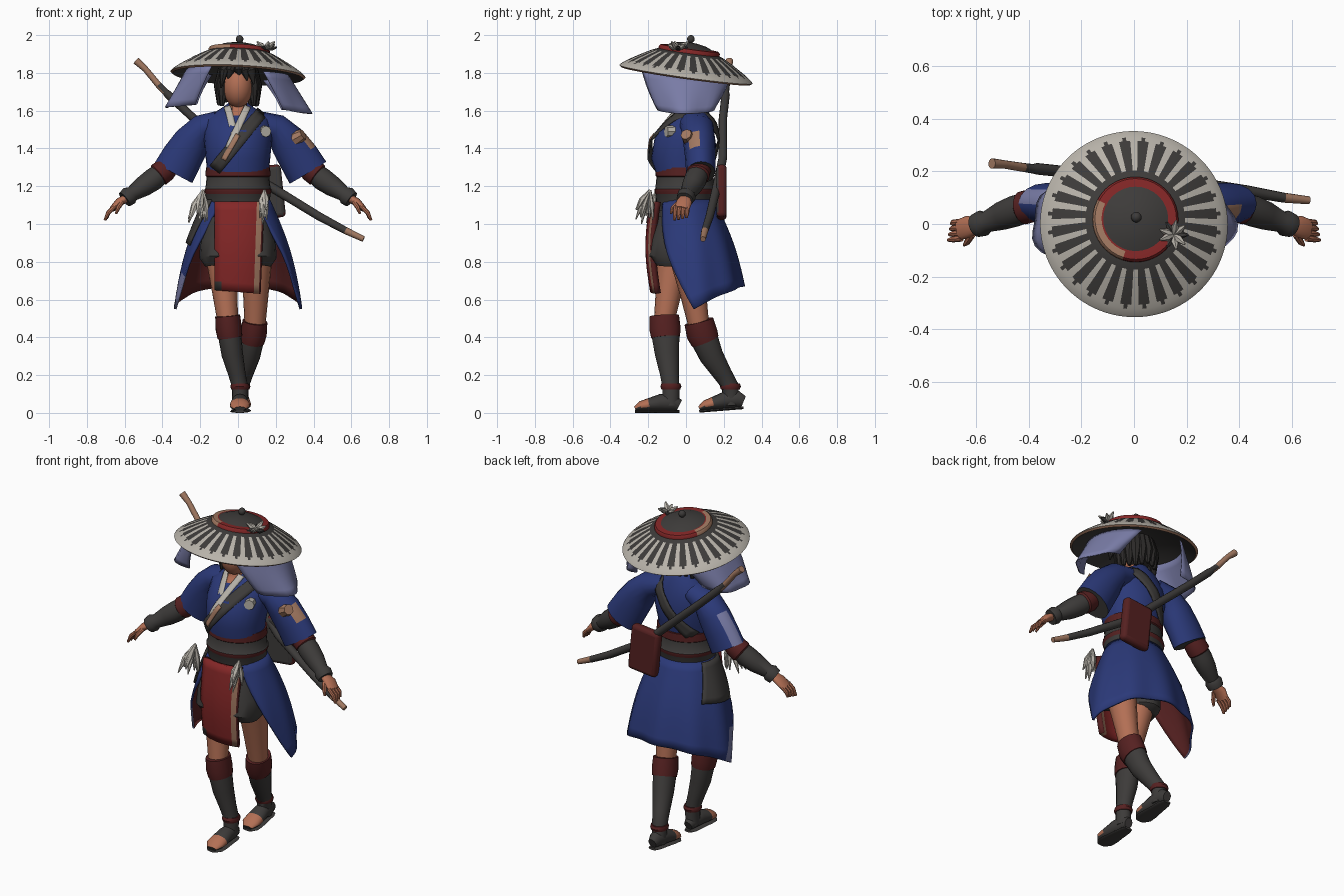
import bpy, bmesh, random
from math import sin, cos, pi, radians, sqrt, atan2, degrees
from mathutils import Vector, Matrix

if "Cube" in bpy.data.objects:
    bpy.data.objects.remove(bpy.data.objects["Cube"])
random.seed(4)
made = []


def material(name, *rgb):
    m = bpy.data.materials.new(name)
    m.use_nodes = True
    m.diffuse_color = (*rgb, 1)
    m.node_tree.nodes["Principled BSDF"].inputs["Base Color"].default_value = (*rgb, 1)
    return m


blue = material("indigo cloth", .024, .041, .19)
dark = material("charcoal leather", .047, .044, .042)
red = material("red cloth", .23, .02, .02)
maroon = material("maroon cloth", .092, .015, .015)
skin = material("skin", .45, .16, .09)
white = material("off white", .48, .45, .4)
lavender = material("lavender veil", .19, .2, .38)
tan = material("tan wood", .36, .19, .12)
hair = material("dark hair", .025, .023, .022)


def finish(name, bm, mats):
    me = bpy.data.meshes.new(name)
    bm.to_mesh(me)
    bm.free()
    for m in mats:
        me.materials.append(m)
    ob = bpy.data.objects.new(name, me)
    bpy.context.collection.objects.link(ob)
    made.append(ob)
    return ob


def sheet(name, rows, mats, rule=None, closed=False, solid=0, inner=0, xf=None):
    """Skin rows of points; rule(centre, row, column) picks the material."""
    bm = bmesh.new()
    vs = [[bm.verts.new(p) for p in row] for row in rows]
    n = len(rows[0])
    for j in range(len(rows) - 1):
        for i in range(n if closed else n - 1):
            k = (i + 1) % n
            f = bm.faces.new((vs[j][i], vs[j][k], vs[j + 1][k], vs[j + 1][i]))
            f.material_index = rule(f.calc_center_median(), j, i) if rule else 0
    if closed:
        for row, j in ((vs[0], -1), (vs[-1], len(rows) - 1)):
            f = bm.faces.new(row)
            f.material_index = rule(f.calc_center_median(), j, 0) if rule else 0
        bmesh.ops.recalc_face_normals(bm, faces=bm.faces)
    if xf:
        bm.transform(xf)
    ob = finish(name, bm, mats)
    if solid:
        mod = ob.modifiers.new("thickness", "SOLIDIFY")
        mod.thickness, mod.material_offset = solid, inner
    return ob


def tube(name, path, mats, rule=None, sides=16):
    """Path entries are x, y, z, radius along y, radius across."""
    pts = [Vector(p[:3]) for p in path]
    rows = []
    for k, p in enumerate(path):
        d = (pts[min(k + 1, len(pts) - 1)] - pts[max(k - 1, 0)]).normalized()
        ref = Vector((0, 0, 1)) if abs(d.y) > .8 else Vector((0, 1, 0))
        a = (ref - d * ref.dot(d)).normalized()
        b = d.cross(a)
        ra, rb = p[3], p[-1]
        rows.append([pts[k] + a * ra * cos(t) + b * rb * sin(t)
                     for t in (2 * pi * i / sides for i in range(sides))])
    return sheet(name, rows, mats, rule, closed=True)


def lathe(name, profile, mats, sides, rule=None, xf=None):
    rows = [[(r * cos(2 * pi * i / sides), r * sin(2 * pi * i / sides), z)
             for i in range(sides)] for r, z in profile]
    return sheet(name, rows, mats, rule, closed=True, xf=xf)


def ball(name, centre, size, mat, xf=Matrix()):
    bm = bmesh.new()
    bmesh.ops.create_uvsphere(bm, u_segments=20, v_segments=12, radius=1,
                              matrix=xf @ Matrix.Translation(centre) @ Matrix.Diagonal((*size, 1)))
    return finish(name, bm, [mat])


# Hat: striped brim, crown, band, knob and a feather flower
hat = Matrix.Translation((0, 0, 1.795)) @ Matrix.Rotation(radians(2.7), 4, 'Y') @ Matrix.Rotation(radians(-8), 4, 'X')
stroke = [9, 9, 1, 1, 1, 0]
lathe("hat_brim", [(.14, .125), (.175, .111), (.19, .105), (.24, .078), (.29, .048), (.315, .032), (.33, .022),
                   (.35, .006), (.357, -.003), (.345, -.012), (.24, .052), (.05, .09)], [white, dark, tan], 140,
      lambda c, j, i: 1 if j > 8 or j < 0 else 2 if j > 7 else int(j < 6 and abs(i % 5 - 2) <= stroke[j]), hat)
lathe("hat_crown", [(.14, .11), (.135, .135), (.09, .155), (.04, .165), (.005, .168)], [dark], 32, xf=hat)
lathe("hat_band", [(.14, .11), (.163, .11), (.163, .128), (.155, .138), (.13, .14)], [red, tan], 40,
      lambda c, j, i: int(150 < degrees(atan2(c.y, c.x)) % 360 < 255), hat)
ball("hat_knob", (0, 0, .186), (.02, .02, .021), dark, hat)
for k in range(9):
    a = 2 * pi * k / 9
    p = hat @ Vector((.145, -.06, .13))
    q = p + Vector((.055 * cos(a), .055 * sin(a), .01 + .015 * (k % 3)))
    tube("hat_flower_petal", [(*p, .006), (*((p + q) / 2), .015), (*q, .004)], [white if k % 3 else dark], sides=6)


# Veil flaps hanging at both sides, pinched in at their front and back corners
def veil_point(s, u, v):
    a = u * radians(60 - 27 * v)
    r = .27 + .115 * v * (1 - u * u) + .012 * sin(7 * u + s) * v
    return s * r * cos(a), -r * sin(a), 1.8 + .1 * r * sin(a) * (1 - v) - .015 * s - v * (.2 - .02 * u * u)


for s in (-1, 1):
    sheet("veil_flap", [[veil_point(s, i / 8 - 1, j / 6) for i in range(17)] for j in range(7)],
          [lavender], solid=.006)

# Head and hair
ball("head", (0, -.025, 1.73), (.08, .095, .115), skin)
tube("neck", [(0, .02, 1.56, .05), (0, .005, 1.7, .045)], [skin])
ball("hair_cap", (0, .02, 1.76), (.1, .1, .11), hair)
for k in range(13):
    a = radians(-35 + 250 * k / 12)
    x, y = .095 * cos(a), .02 + .095 * sin(a)
    drop = 1.62 + .03 * random.random()
    tube("hair_lock", [(x * .8, y * .8, 1.82, .03), (x, y, 1.73, .034), (x * 1.08, y * 1.05, drop, .01)], [hair], sides=8)
for x, z in ((-.075, 1.72), (-.045, 1.77), (.005, 1.79), (.04, 1.76), (.07, 1.74)):
    tube("hair_fringe", [(x * .6, -.08, 1.85, .02), (x, -.112, 1.81, .026), (x * 1.2, -.108, z, .004)], [hair], sides=8)

# Jacket body
torso = [(0, 0, 1.1, .145, .165), (0, -.01, 1.25, .14, .16), (0, -.02, 1.34, .165, .17), (0, .0, 1.45, .165, .18),
         (0, .03, 1.54, .12, .175), (0, .04, 1.6, .08, .11), (0, .03, 1.63, .06, .06)]
tube("jacket_body", torso, [blue], sides=28)


def body_y(x, z, side):
    for lo, hi in zip(torso, torso[1:]):
        if z <= hi[2] or hi is torso[-1]:
            t = min(1, (z - lo[2]) / (hi[2] - lo[2]))
            y, ry, rx = (lo[k] + (hi[k] - lo[k]) * t for k in (1, 3, 4))
            return y + side * ry * sqrt(max(0, 1 - (x / rx) ** 2))


def strip(name, p, q, width, mat, side=-1, lift=.014):
    """Band lying on the jacket between two x, z points."""
    p, q = Vector(p), Vector(q)
    w = (q - p).orthogonal().normalized() * width / 2
    rows = []
    for j in range(13):
        c = p.lerp(q, j / 12)
        rows.append([(e.x, body_y(e.x, e.y, side) + side * lift, e.y) for e in (c - w, c - w / 3, c + w / 3, c + w)])
    return sheet(name, rows, [mat], solid=.008)


strip("chest_skin", (0, 1.63), (-.005, 1.51), .06, skin, lift=.008)
strip("collar_right", (-.055, 1.62), (-.015, 1.46), .035, white)
strip("collar_left", (.05, 1.62), (-.05, 1.4), .035, white, lift=.018)
strip("collar_trim", (.0, 1.47), (-.075, 1.34), .025, tan, lift=.022)
for side in (-1, 1):
    strip("shoulder_strap", (.125, 1.59), (-.12, 1.29), .065, dark, side, .016)
tube("chest_flower", [(.13, -.06, 1.49, .032), (.148, -.105, 1.49, .03)], [white], sides=8)

# Layered belt
rings = [(1.07, .165), (1.16, .172), (1.172, .178), (1.184, .178), (1.19, .172), (1.25, .166), (1.255, .172), (1.3, .17)]
tube("belt", [(0, -.005, z, r - .015, r) for z, r in rings], [dark, maroon],
     lambda c, j, i: int(j > 4 or 1 <= j <= 2), 28)


# Open skirt with maroon lining and a pale patch, and the hip cloth over it
def skirt_point(u, v, out=0):
    phi = u * radians(146 - 58 * v ** 1.1)
    bulge = out + .02 * sin(pi * v) + .008 * v * cos(9 * phi)
    z = 1.13 - v * (.46 + .12 * u * u)
    return (.17 + .165 * v + bulge) * sin(phi), .03 * v + (.15 + .125 * v + bulge) * cos(phi), z


sheet("skirt", [[skirt_point(i / 24 - 1, j / 10) for i in range(49)] for j in range(11)],
      [blue, lavender, maroon, maroon], lambda c, j, i: int(i < 3 and j > 6), solid=.012, inner=2)
sheet("hip_cloth", [[skirt_point(-.88 + i / 20, j / 16, .014) for i in range(10)] for j in range(8)], [dark], solid=.01)

# Front panel with tan edge and scuffed corner
columns = (0, .04, .15, .3, .5, .7, .85, 1)
sheet("front_panel", [[(.14 - .02 * v - u * (.265 - .02 * v), -.19 - .025 * sin(pi * v) + .03 * (2 * u - 1) ** 2,
                        1.12 - .49 * v + .02 * v * u) for u in columns] for v in [j / 10 for j in range(11)]],
      [red, tan, dark, maroon],
      lambda c, j, i: 3 if i == 0 else 1 if i == 1 else 2 if i > 5 and j > 8 else 0, solid=.03)

# Shorts
tube("shorts_seat", [(0, 0, 1.12, .13, .15), (0, -.03, .98, .14, .18), (0, -.03, .88, .11, .13)], [dark])
for s in (-1, 1):
    tube("shorts_leg", [(s * .09, -.04, 1.02, .11, .08), (s * .1, -.06, .9, .125, .1),
                        (s * .105, -.07, .82, .125, .1), (s * .1, -.07, .785, .09, .075)], [dark])


# Legs: thigh, cuff, boot, ankle strap and open-toed foot
def leg(side, hip, knee, calf, ankle, heel_y, lift):
    h, k, c, a = (Vector(p) for p in (hip, knee, calf, ankle))
    tube(side + "_thigh", [(*h, .095, .085), (*h.lerp(k, .55), .07, .068), (*k, .055)], [skin])
    tube(side + "_boot", [(*k, .07, .06), (*k.lerp(c, .4), .074, .062), (*c, .064, .057),
                          (*c.lerp(a, .6), .05, .046), (*a, .045, .042), (a.x, a.y, .04, .045, .04)], [dark])
    top, low = k + Vector((0, 0, .025)), k.lerp(c, .5)
    tube(side + "_boot_cuff", [(*top, .078, .066), (*k.lerp(low, .5), .083, .07), (*low, .076, .066)], [maroon])
    tube(side + "_ankle_strap", [(*(a + Vector((0, 0, .015))), .05, .046), (*a, .056, .051),
                                 (*(a - Vector((0, 0, .015))), .05, .046)], [maroon])
    foot = [(0, .03, .025), (-.03, .045, .038), (-.1, .045, .045), (-.16, .034, .053), (-.205, .026, .053), (-.235, .012, .03)]
    tube(side + "_foot", [(a.x, heel_y + y, r + .01 + lift * (1 + y * 4), r, w) for y, r, w in foot],
         [dark, skin], lambda f, j, i: int(j > 2 and f.z > .03))
    tube(side + "_sole", [(a.x, heel_y + y, .007 + lift * (1 + y * 4), .007, w) for y, r, w in foot], [dark])


leg("right", (-.09, -.06, .85), (-.055, -.115, .49), (-.03, -.1, .31), (.01, -.08, .14), -.035, 0)
leg("left", (.1, .0, .85), (.09, .068, .46), (.06, .135, .3), (.015, .235, .14), .305, .02)

# Arms: sleeve, cuff, gauntlet and hand on each side
for s in (-1, 1):
    side = "left" if s > 0 else "right"
    patch = (4, 5) if s > 0 else (12, 13)
    out = s if s > 0 else -.92
    tube(side + "_sleeve", [(s * .1, .045, 1.54, .085, .06), (out * .2, .06, 1.51, .088, .075),
                            (out * .265, .07, 1.435, .085, .098), (out * .32, .075, 1.355, .08, .108),
                            (out * .37, .078, 1.272, .077, .113)],
         [blue, dark, tan if s > 0 else lavender],
         lambda c, j, i: 1 if j == 4 else 2 if i in patch and (j == 2 or j == 3 and s < 0) else 0)
    tube(side + "_elbow_cuff", [(s * .35, .078, 1.315, .05), (s * .385, .07, 1.287, .063),
                                (s * .42, .062, 1.26, .064), (s * .43, .06, 1.252, .05)], [maroon])
    tube(side + "_gauntlet", [(s * .4, .066, 1.275, .055), (s * .45, .05, 1.235, .06), (s * .5, .032, 1.2, .055),
                              (s * .56, .008, 1.16, .04), (s * .575, .003, 1.15, .05), (s * .6, -.006, 1.13, .045)], [dark])
    tube(side + "_palm", [(s * .595, -.005, 1.135, .03, .022), (s * .63, -.01, 1.115, .042, .022),
                          (s * .665, -.022, 1.08, .04, .016)], [skin])
    for k in range(4):
        y = -.055 + .021 * k
        tube(side + "_finger", [(s * .655, y, 1.09, .012), (s * .687, y - .003, 1.06, .012),
                                (s * (.705 - .004 * k), y - .006, 1.02 + .004 * k, .007)], [skin], sides=8)
    tube(side + "_thumb", [(s * .615, -.04, 1.115, .013), (s * .635, -.07, 1.085, .012), (s * .645, -.08, 1.055, .006)],
         [skin], sides=8)
tube("sleeve_badge", [(.3, .02, 1.45, .04), (.345, .0, 1.475, .03)], [tan], sides=8)

# Sword in its sheath across the back
tube("sword", [(-.54, .23, 1.865, .02), (-.49, .226, 1.82, .016), (-.42, .215, 1.735, .017), (-.385, .21, 1.7, .018),
               (-.37, .21, 1.685, .022), (-.23, .195, 1.555, .022), (0, .195, 1.35, .023), (.16, .165, 1.205, .024),
               (.43, .125, 1.04, .022), (.57, .1, .965, .019), (.665, .09, .92, .015)], [dark, tan],
     lambda c, j, i: int(c.x < -.41 or c.x > .575), 12)

# Satchel on the back, dark on the side against the body
bm = bmesh.new()
bmesh.ops.create_cube(bm, size=1, matrix=Matrix.Translation((.145, .188, 1.168)) @ Matrix.Rotation(radians(-6), 4, 'Y')
                      @ Matrix.Diagonal((.19, .055, .28, 1)))
bm.normal_update()
for f in bm.faces:
    f.material_index = int(f.normal.y < -.5)
bag = finish("satchel", bm, [maroon, dark])
bevel = bag.modifiers.new("soft edges", "BEVEL")
bevel.width, bevel.segments = .022, 3

# Feather tassels at the hips
for x, y, spread in ((-.185, -.15, .09), (.14, -.19, .035)):
    for k in range(11):
        dx, dy = random.uniform(-1, .5) * spread, random.uniform(-.08, .02)
        length = random.uniform(.1, .18)
        tube("hip_feather", [(x, y, 1.18, .006), (x + dx * .6, y + dy * .6, 1.18 - length * .5, .014, .018),
                             (x + dx, y + dy, 1.18 - length, .003)], [white], sides=6)

# Smooth shading with crisp edges
for ob in bpy.context.selected_objects:
    ob.select_set(False)
for ob in made:
    ob.select_set(True)
bpy.context.view_layer.objects.active = made[0]
bpy.ops.object.shade_smooth_by_angle(angle=radians(40))
